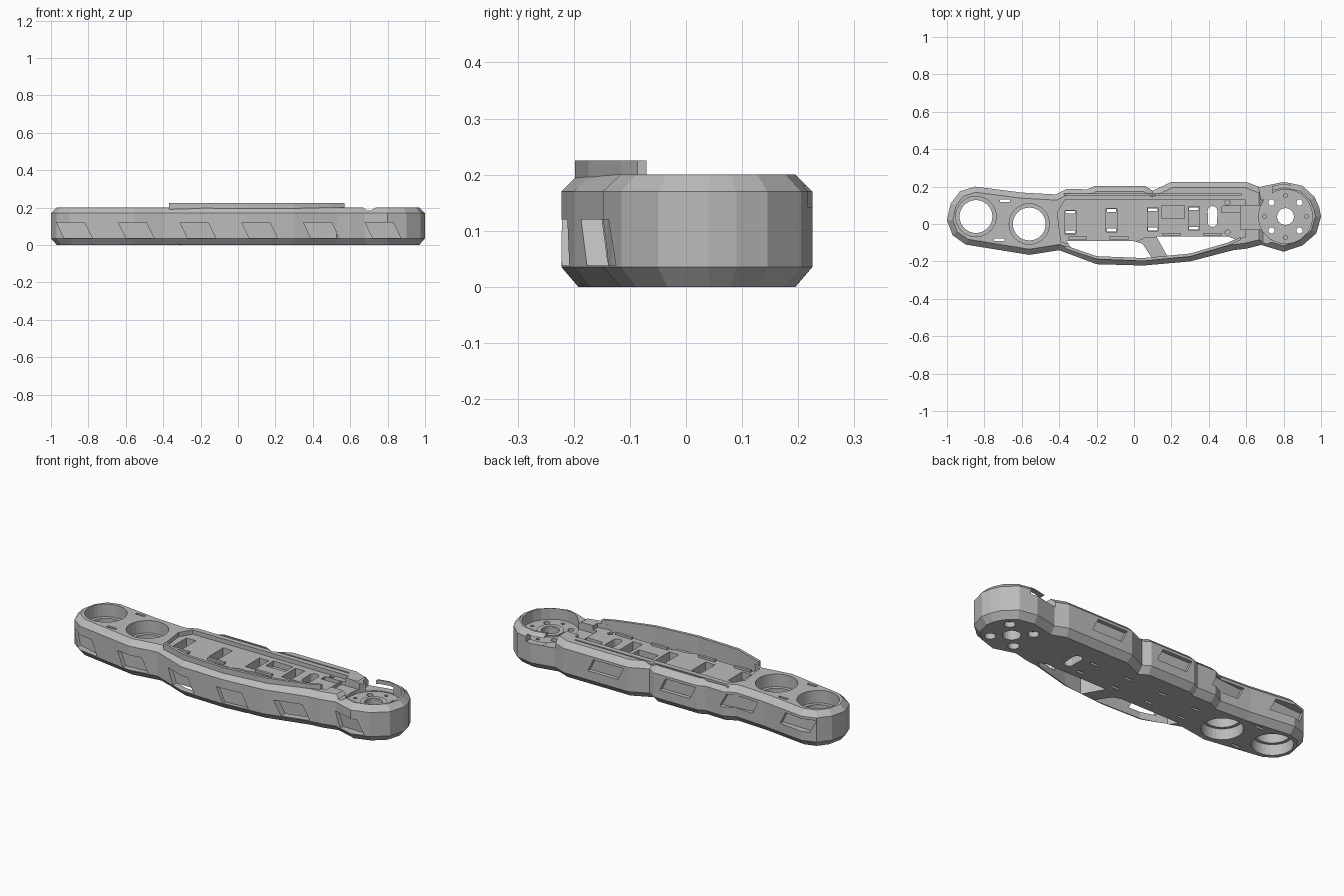
import bpy, bmesh, math
from mathutils import Vector

if "Cube" in bpy.data.objects:
    bpy.data.objects.remove(bpy.data.objects["Cube"])

grey = bpy.data.materials.new("light_grey")
grey.diffuse_color = (0.5, 0.5, 0.5, 1)
grey.use_nodes = True
grey.node_tree.nodes["Principled BSDF"].inputs["Base Color"].default_value = grey.diffuse_color

# Outline of the arm: back edge then front edge, both left to right
BACK = [(-1, .02), (-.98, .11), (-.93, .175), (-.85, .2), (-.6, .168), (-.42, .158),
        (-.36, .188), (-.25, .185), (-.21, .203), (.06, .203), (.1, .178), (.2, .225),
        (.6, .225), (.67, .198), (.8, .225), (.9, .205), (.965, .145), (.99, .09), (1, .04)]
FRONT = [(-.97, -.06), (-.9, -.11), (-.56, -.165), (-.4, -.14), (-.2, -.215), (.05, -.222),
         (.3, -.2), (.53, -.14), (.6, -.132), (.68, -.112), (.8, -.148), (.9, -.115), (.975, -.05)]
OUTLINE = FRONT + BACK[::-1]     # counter-clockwise


def edge_y(chain, x):
    for (x0, y0), (x1, y1) in zip(chain, chain[1:]):
        if x0 <= x <= x1:
            return y0 + (y1 - y0) * (x - x0) / (x1 - x0)
    return chain[-1][1] if x > chain[-1][0] else chain[0][1]


def inset(pts, d):
    out = []
    for i, p in enumerate(pts):
        p = Vector(p)
        a = (p - Vector(pts[i - 1])).normalized()
        b = (Vector(pts[(i + 1) % len(pts)]) - p).normalized()
        na, nb = Vector((-a.y, a.x)), Vector((-b.y, b.x))
        n = (na + nb).normalized()
        out.append(tuple(p + n * (d / max(n.dot(na), .6))))
    return out


def loft(name, rings):
    """Closed solid through rings of equal point count."""
    bm = bmesh.new()
    rows = [[bm.verts.new(v) for v in ring] for ring in rings]
    n = len(rows[0])
    bm.faces.new(rows[0][::-1])
    bm.faces.new(rows[-1])
    for lo, hi in zip(rows, rows[1:]):
        for i in range(n):
            j = (i + 1) % n
            bm.faces.new((lo[i], lo[j], hi[j], hi[i]))
    bmesh.ops.recalc_face_normals(bm, faces=bm.faces)
    me = bpy.data.meshes.new(name)
    bm.to_mesh(me)
    bm.free()
    ob = bpy.data.objects.new(name, me)
    bpy.context.collection.objects.link(ob)
    me.materials.append(grey)
    return ob


def prism(name, pts, z0, z1):
    return loft(name, [[(x, y, z) for x, y in pts] for z in (z0, z1)])


def circle(x, y, r, n=24):
    return [(x + r * math.cos(2 * math.pi * i / n), y + r * math.sin(2 * math.pi * i / n))
            for i in range(n)]


def rect(x, y, w, h):
    return [(x - w / 2, y - h / 2), (x + w / 2, y - h / 2), (x + w / 2, y + h / 2), (x - w / 2, y + h / 2)]


def cut(target, cutter):
    cutter.hide_render = True
    m = target.modifiers.new("cut", 'BOOLEAN')
    m.operation = 'DIFFERENCE'
    m.solver = 'EXACT'
    m.object = cutter
    bpy.context.view_layer.objects.active = target
    bpy.ops.object.modifier_apply(modifier=m.name)
    bpy.data.objects.remove(cutter)


# Main shell with chamfered top and bottom edges
shell = loft("arm_shell", [[(x, y, z) for x, y in inset(OUTLINE, d)]
                           for z, d in ((0, .03), (.035, 0), (.17, 0), (.2, .03))])


def cut_prism(pts, z0, z1):
    cut(shell, prism("cutter", pts, z0, z1))


# Sunken equipment tray
cut_prism([(-.39, -.095), (-.2, -.15), (.05, -.17), (.3, -.14), (.5, -.09), (.595, -.07),
           (.595, .128), (-.37, .128), (-.41, .06)], .176, .3)
# Openings between floor and front wall, either side of a diagonal brace
cut_prism([(-.36, -.092), (-.33, -.138), (-.19, -.18), (.1, -.187), (.045, -.105), (.0, -.092)], -.1, .3)
cut_prism([(.12, -.068), (.185, -.183), (.3, -.163), (.51, -.106), (.54, -.082), (.5, -.066)], -.1, .3)
# Lower the brace below the tray
cut_prism([(.0, -.1), (.07, -.183), (.2, -.178), (.16, -.075), (.06, -.075)], .128, .31)

# Two large stepped bores
for bx, by in ((-.845, .04), (-.56, .0)):
    cut_prism(circle(bx, by, .088, 32), -.1, .3)
    cut_prism(circle(bx, by, .108, 32), .13, .32)
    cut_prism(circle(bx, by, .104, 32), -.12, .06)

# Joint bowl with hub bore, four countersunk bolt holes and small pins
JX, JY = .81, .04
cut_prism(circle(JX, JY, .145, 20), .138, .3)
cut_prism(rect(.64, .035, .14, .13), .157, .33)
cut_prism(circle(JX, JY, .045), -.1, .31)
for k in range(4):
    a = math.pi * k / 2 + math.pi / 4
    bx, by = JX + .106 * math.cos(a), JY + .106 * math.sin(a)
    cut_prism(circle(bx, by, .017, 12), -.1, .27)
    cut_prism(circle(bx, by, .028, 16), -.1, .03)
    a += math.pi / 4
    cut_prism(circle(JX + .112 * math.cos(a), JY + .112 * math.sin(a), .01, 8), .08, .27)
# Cable notch through the back wall, running on beneath the rim
cut_prism([(.655, .26), (.68, .13), (.74, .13), (.735, .26)], .142, .34)
cut_prism([(.73, .27), (.73, .12), (.83, .12), (.84, .27)], .1425, .18)
# Shallow dip in the rim
cut(shell, loft("cutter", [[(.655, y, .21), (.69, y, .184), (.71, y, .184), (.755, y, .21)]
                           for y in (-.3, .3)]))

# Strap pockets with a pair of slits through the floor
for sx, sy in ((-.34, .01), (-.12, .02), (.1, .025), (.32, .03)):
    cut_prism(rect(sx, sy, .058, .125), .02, .28)
    for d in (-.052, .052):
        cut_prism(rect(sx, sy + d, .05, .014), -.1, .1)
# Cable slot, recesses and screw holes
cut_prism([(x, y + (.03 if y > .04 else -.03)) for x, y in circle(.42, .0401, .026, 16)], -.1, .29)
cut_prism(rect(.21, .065, .12, .07), .145, .29)
cut_prism(rect(.52, .08, .1, .035), .14, .29)
for sx, sy in ((.5, .115), (.5, -.045)):
    cut_prism(circle(sx, sy, .014, 10), .06, .28)
for sx, sy in ((-.69, .125), (-.72, -.085)):
    cut_prism(rect(sx, sy, .055, .014), -.1, .28)
# Seam groove along the back ledge
cut_prism(rect(.1, .16, .95, .008), .185, .31)


# Slanted side windows
def window(chain, x0, x1, z0, z1, lean, depth, side):
    def corner(x, z, out):
        return (x, edge_y(chain, x) + side * (.06 if out else -depth), z)
    prof = [(x0 + lean, z0), (x1, z0), (x1 - lean, z1), (x0, z1)]
    cut(shell, loft("cutter", [[corner(x, z, o) for x, z in prof] for o in (True, False)]))


for i, depth in enumerate((.025, .025, .05, .02, .05, .025)):
    x = -.97 + .33 * i
    window(FRONT, x, x + .19, .038, .12, .04, depth, -1)
for x in (-.93, -.56, -.2, .23):
    window(BACK, x, x + .22, .085, .155, .035, .022, 1)

# Raised lip standing inside the front wall
path = [(-.37, -.13), (-.2, -.188), (.05, -.198), (.3, -.174), (.5, -.116), (.57, -.086)]
prism("front_lip", path + [(x, y + .016) for x, y in path[::-1]], .12, .225)

# Hub ring in the joint bowl
hub = prism("hub_ring", circle(JX, JY, .07), .13, .146)
cut(hub, prism("cutter", circle(JX, JY, .046), 0, .3))

# Edge clips along the front of the tray
for x, y in ((-.3, -.075), (-.08, -.075), (.2, -.055), (.42, -.055)):
    prism("tray_clip", rect(x, y, .1, .015), .165, .188)
